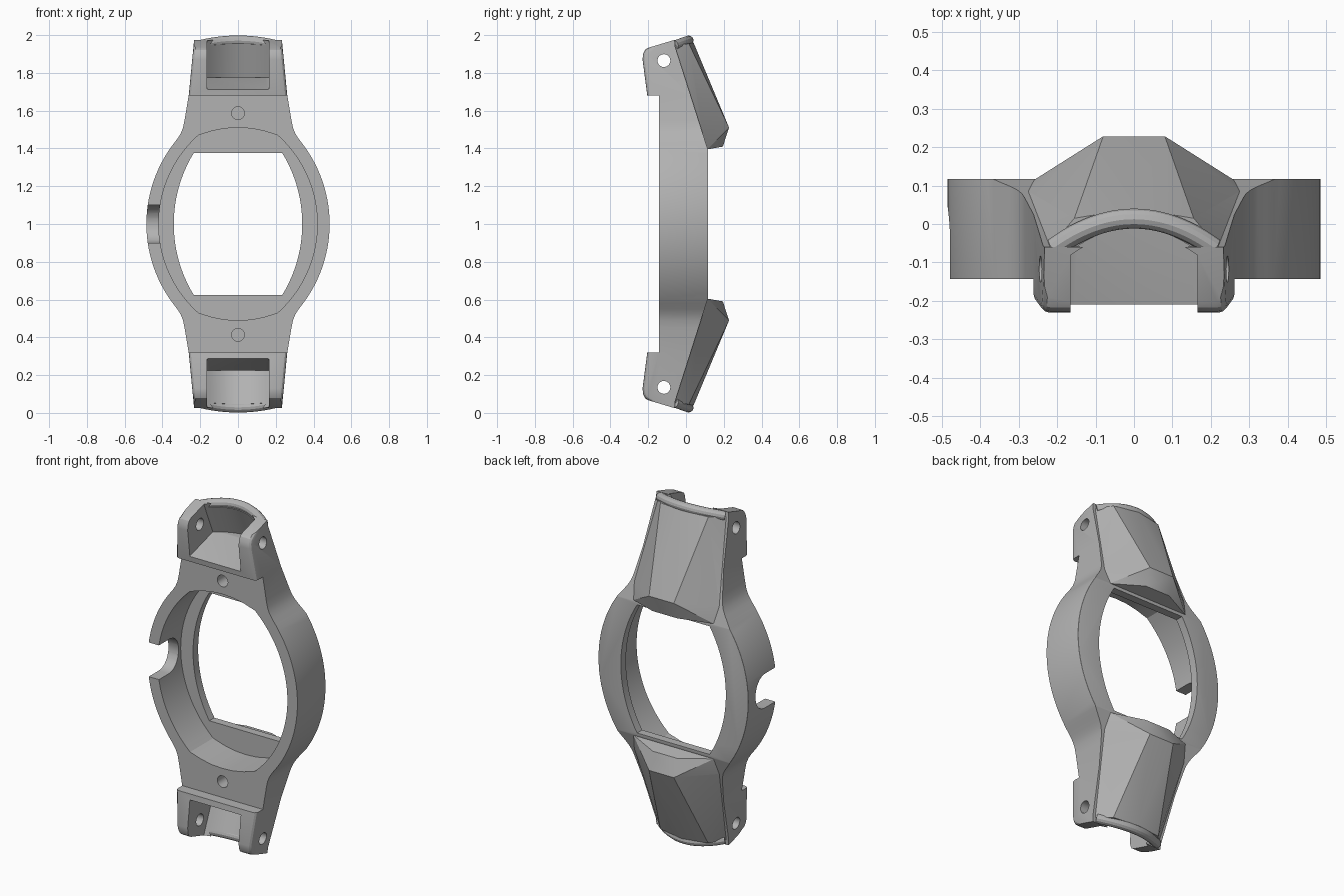
import bpy, bmesh, math
from mathutils import Vector

if "Cube" in bpy.data.objects:
    bpy.data.objects.remove(bpy.data.objects["Cube"])

grey = bpy.data.materials.new("plain grey")
grey.use_nodes = True
grey.diffuse_color = (0.45, 0.45, 0.45, 1)
grey.node_tree.nodes["Principled BSDF"].inputs["Base Color"].default_value = (0.45, 0.45, 0.45, 1)


def finish(name, bm):
    bmesh.ops.recalc_face_normals(bm, faces=bm.faces)
    mesh = bpy.data.meshes.new(name)
    bm.to_mesh(mesh)
    bm.free()
    mesh.materials.append(grey)
    obj = bpy.data.objects.new(name, mesh)
    bpy.context.scene.collection.objects.link(obj)
    return obj


def prism(name, points, axis, start, end):
    """Extrude a 2D outline (x,z along y, or y,z along x)."""
    bm = bmesh.new()
    place = (lambda p: (p[0], start, p[1])) if axis == "y" else (lambda p: (start, p[0], p[1]))
    face = bm.faces.new([bm.verts.new(place(p)) for p in points])
    new = bmesh.ops.extrude_face_region(bm, geom=[face])["geom"]
    step = Vector((0, end - start, 0)) if axis == "y" else Vector((end - start, 0, 0))
    bmesh.ops.translate(bm, vec=step, verts=[g for g in new if isinstance(g, bmesh.types.BMVert)])
    return finish(name, bm)


def combine(target, tool, operation):
    """Apply a boolean and discard the tool."""
    mod = target.modifiers.new("cut", "BOOLEAN")
    mod.operation, mod.solver, mod.object = operation, "EXACT", tool
    bpy.context.view_layer.update()
    mesh = bpy.data.meshes.new_from_object(
        target.evaluated_get(bpy.context.evaluated_depsgraph_get()))
    target.modifiers.clear()
    target.data = mesh
    bpy.data.objects.remove(tool)


def circle(a, b, r, n=32):
    return [(a + r * math.cos(2 * math.pi * i / n), b + r * math.sin(2 * math.pi * i / n))
            for i in range(n)]


def arc(centre, radius, top, n=16):
    """Shallow side arc from mid height up to the given height."""
    return [(centre + math.sqrt(radius ** 2 - (top * i / n) ** 2), top * i / n) for i in range(n + 1)]


def quarter_to_loop(q):
    """Mirror an upper right outline to all four quarters, around z = 1."""
    top = q + [(-x, z) for x, z in reversed(q) if x > 0]
    low = [(x, -z) for x, z in reversed(top) if z > 0]
    return [(x, 1 + z) for x, z in top + low]


def flip(z, s):
    return 1 + s * (z - 1)


# Body: front outline intersected with side profile
outline = arc(-.215, .70, .42) + [(.322, .45), (.304, .478), (.291, .51), (.283, .55),
                                  (.261, .68), (.225, 1.05)]
body = prism("case_frame", quarter_to_loop(outline), "y", -.4, .4)
front = [(-.143, .68), (-.205, .68), (-.23, .87), (-.227, .9), (-.217, .922), (-.2, .933),
         (-.06, .975), (-.058, .94), (.117, .39)]
side = [(y, 1 + z) for y, z in front] + [(y, 1 - z) for y, z in reversed(front)]
combine(body, prism("side_profile", side, "x", -.7, .7), "INTERSECT")

# Rounded lug fronts and ring back edge
bm = bmesh.new()
bm.from_mesh(body.data)
bmesh.ops.remove_doubles(bm, verts=bm.verts, dist=.0005)


def on_lug(e):
    a, b = (v.co for v in e.verts)
    return max(a.y, b.y) < -.19 and min(abs(a.x), abs(b.x)) > .2 and abs(a.x - b.x) < .1


def on_back(e):
    return all(v.co.y > .116 and abs(v.co.x) > .3 for v in e.verts) and \
        abs(e.verts[0].co.x - e.verts[1].co.x) < .2


for rule, size in ((on_lug, .022), (on_back, .014)):
    bmesh.ops.bevel(bm, geom=[e for e in bm.edges if rule(e)], offset=size, segments=3,
                    profile=.5, affect="EDGES", clamp_overlap=True)
bm.to_mesh(body.data)
bm.free()

# Faceted back caps
cap_points = [(.225, -.068, 1.945), (.155, .015, 1.955), (0, .04, 1.96), (.08, .228, 1.51),
              (.08, .195, 1.41), (.262, .113, 1.395), (.275, .085, 1.49), (.2, -.09, 1.93),
              (.24, .05, 1.42)]
for s in (1, -1):
    bm = bmesh.new()
    for x, y, z in cap_points:
        for m in ((1, -1) if x else (1,)):
            bm.verts.new((m * x, y, flip(z, s)))
    bmesh.ops.convex_hull(bm, input=bm.verts)
    combine(body, finish("back_cap", bm), "UNION")

# Deep recess and window
recess = arc(-.211, .631, .47) + [(.14, .492), (.07, .506), (0, .51)]
combine(body, prism("recess", quarter_to_loop(recess), "y", -.5, .07), "DIFFERENCE")
window = arc(-.38, .72, .375)
combine(body, prism("window", quarter_to_loop(window), "y", -.5, .5), "DIFFERENCE")

# Strap pockets, screw holes and pin holes
for s in (1, -1):
    half = .165
    section = [(-half, -.4)] + [(half * i / 8, -.012 - .065 * (i / 8) ** 2) for i in range(-8, 9)]
    section.append((half, -.4))
    bm = bmesh.new()
    rings = []
    for top in (False, True):
        ring = []
        for x, y in section:
            back = y > -.3
            z = 2.1 if top else (1.775 if back else 1.66)
            shear = (1.96 - z) * .43 if back else 0
            ring.append(bm.verts.new((x, y + shear, flip(z, s))))
        rings.append(ring)
    n = len(section)
    for i in range(n):
        j = (i + 1) % n
        bm.faces.new((rings[0][i], rings[0][j], rings[1][j], rings[1][i]))
    for ring in rings:
        bm.faces.new(ring)
    bmesh.ops.triangulate(bm, faces=[f for f in bm.faces if len(f.verts) > 4])
    combine(body, finish("pocket", bm), "DIFFERENCE")
    combine(body, prism("screw_hole", circle(0, flip(1.587, s), .034), "y", -.5, -.02), "DIFFERENCE")
    combine(body, prism("pin_hole", circle(-.117, flip(1.865, s), .034), "x", -.6, .6), "DIFFERENCE")

# Crown notch on one side
notch = [(-.3, .9)] + [(-.05 + .1 * math.cos(t), 1 + .1 * math.sin(t))
                       for t in (math.pi * (i / 20 - .5) for i in range(21))] + [(-.3, 1.1)]
combine(body, prism("notch", notch, "x", -.7, -.36), "DIFFERENCE")


# Rounded beads along the cap ends
def bead(name, s):
    curve = bpy.data.curves.new(name, "CURVE")
    curve.dimensions, curve.bevel_depth, curve.bevel_resolution = "3D", .026, 4
    curve.use_fill_caps = True
    spline = curve.splines.new("POLY")
    spline.points.add(24)
    for i, p in enumerate(spline.points):
        t = i / 12 - 1
        p.co = (.208 * t, .014 - .076 * t * t, flip(1.972 - .026 * t * t, s), 1)
    temp = bpy.data.objects.new(name, curve)
    bpy.context.scene.collection.objects.link(temp)
    bpy.context.view_layer.update()
    mesh = bpy.data.meshes.new_from_object(temp.evaluated_get(bpy.context.evaluated_depsgraph_get()))
    bpy.data.objects.remove(temp)
    mesh.materials.clear()
    mesh.materials.append(grey)
    obj = bpy.data.objects.new(name, mesh)
    bpy.context.scene.collection.objects.link(obj)
    return obj


parts = [body, bead("upper_bead", 1), bead("lower_bead", -1)]
for obj in parts:
    bpy.ops.object.select_all(action="DESELECT")
    obj.select_set(True)
    bpy.context.view_layer.objects.active = obj
    bpy.ops.object.shade_smooth_by_angle(angle=math.radians(25))
